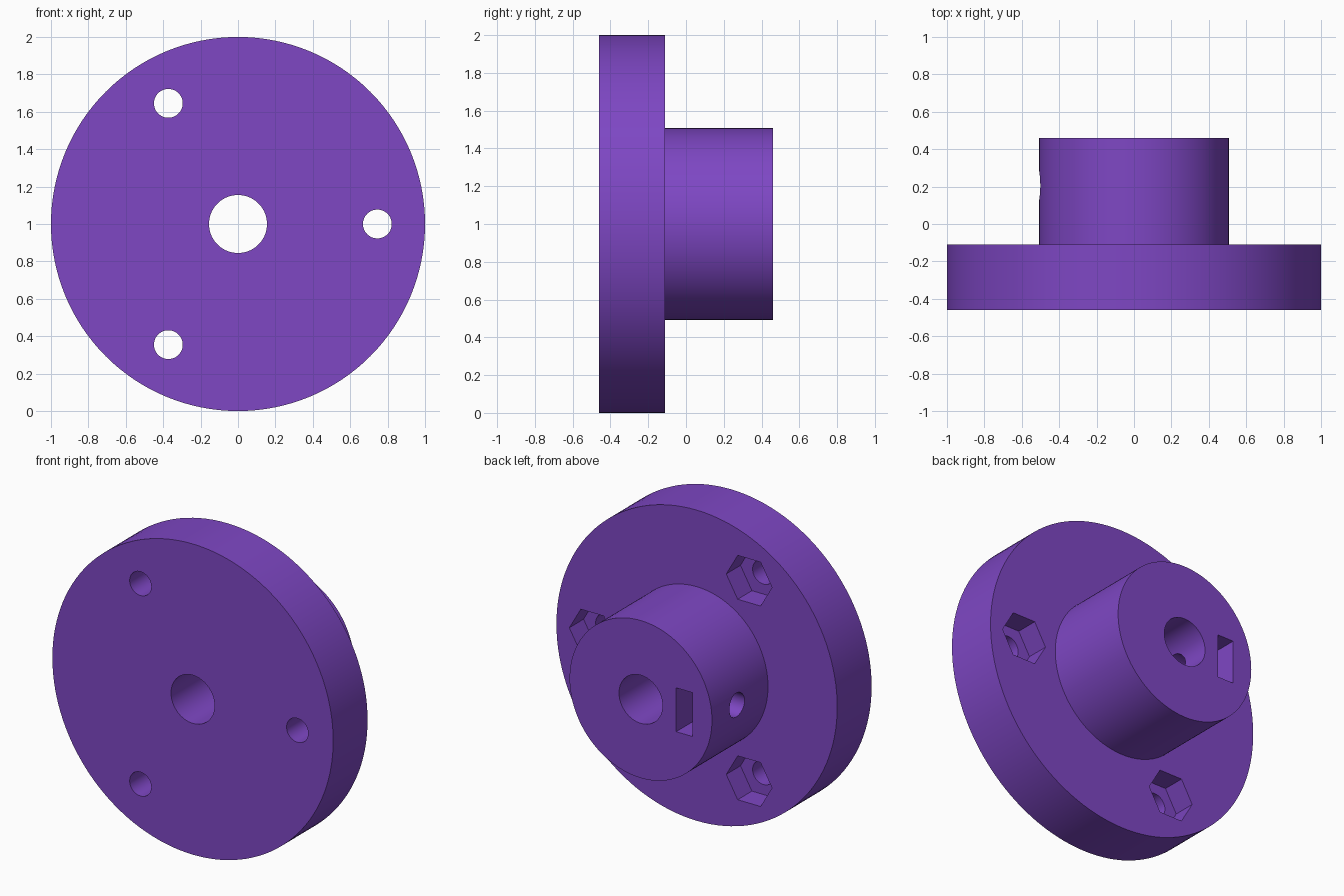
import bpy, bmesh, math
from mathutils import Vector

if "Cube" in bpy.data.objects:
    bpy.data.objects.remove(bpy.data.objects["Cube"])

purple = bpy.data.materials.new("purple")
purple.diffuse_color = (0.209, 0.063, 0.552, 1)
purple.use_nodes = True
purple.node_tree.nodes["Principled BSDF"].inputs["Base Color"].default_value = purple.diffuse_color

AXIS_Z = 1.0          # height of the hub axis
NUT_R = 0.163         # nut pocket corner radius
SCREW_R = 0.077
SCREW_Y = 0.205       # set screw position along the axis


def make_object(name, bm):
    bmesh.ops.recalc_face_normals(bm, faces=bm.faces)
    mesh = bpy.data.meshes.new(name)
    bm.to_mesh(mesh)
    bm.free()
    mesh.materials.append(purple)
    obj = bpy.data.objects.new(name, mesh)
    bpy.context.collection.objects.link(obj)
    return obj


def extrude_outline(name, points, direction):
    """Solid prism from a closed outline."""
    bm = bmesh.new()
    face = bm.faces.new([bm.verts.new(p) for p in points])
    new = bmesh.ops.extrude_face_region(bm, geom=[face], use_keep_orig=True)
    verts = [g for g in new["geom"] if isinstance(g, bmesh.types.BMVert)]
    bmesh.ops.translate(bm, verts=verts, vec=Vector(direction))
    return make_object(name, bm)


def ring(n, r):
    return [(r * math.cos(2 * math.pi * i / n), r * math.sin(2 * math.pi * i / n))
            for i in range(n)]


# Flange, hub and bore as one turned body around the y axis
profile = [(0.155, -0.46), (1, -0.46), (1, -0.11),
           (0.507, -0.11), (0.507, 0.46), (0.155, 0.46)]
SEG = 128
bm = bmesh.new()
loops = [[bm.verts.new((r * c, y, AXIS_Z + r * s)) for c, s in ring(SEG, 1)]
         for r, y in profile]
for a, b in zip(loops, loops[1:] + loops[:1]):
    for i in range(SEG):
        j = (i + 1) % SEG
        bm.faces.new((a[i], a[j], b[j], b[i]))
body = make_object("flanged_hub", bm)

cutters = []
# Three bolt holes with hexagonal nut pockets on the back of the flange
for k in range(3):
    ang = k * 2 * math.pi / 3
    cx, cz = 0.745 * math.cos(ang), AXIS_Z + 0.745 * math.sin(ang)
    for name, n, r, y0, length in (("bolt_hole", 48, SCREW_R, -0.6, 0.6),
                                   ("nut_pocket", 6, NUT_R, -0.255, 0.25)):
        pts = [(cx + u, y0, cz + v) for u, v in ring(n, r)]
        cutters.append(extrude_outline(name, pts, (0, length, 0)))

# Radial set screw hole from the bore out through the left of the hub
pts = [(0, SCREW_Y + u, AXIS_Z + v) for u, v in ring(48, SCREW_R)]
cutters.append(extrude_outline("set_screw_hole", pts, (-0.7, 0, 0)))

# Captive nut slot opening on the hub end, pointed at the bottom
h = NUT_R * math.cos(math.pi / 6)
slot = [(0.6, -h), (0.6, h), (SCREW_Y - NUT_R / 2, h),
        (SCREW_Y - NUT_R, 0), (SCREW_Y - NUT_R / 2, -h)]
cutters.append(extrude_outline("nut_slot", [(-0.252, y, AXIS_Z + z) for y, z in slot],
                               (-0.117, 0, 0)))

# Cut everything out of the body, then remove the cutters
bpy.context.view_layer.objects.active = body
body.select_set(True)
for cutter in cutters:
    mod = body.modifiers.new("cut", "BOOLEAN")
    mod.operation = "DIFFERENCE"
    mod.solver = "EXACT"
    mod.object = cutter
    bpy.ops.object.modifier_apply(modifier=mod.name)
    bpy.data.objects.remove(cutter)

bpy.ops.object.shade_smooth_by_angle(angle=math.radians(30))
